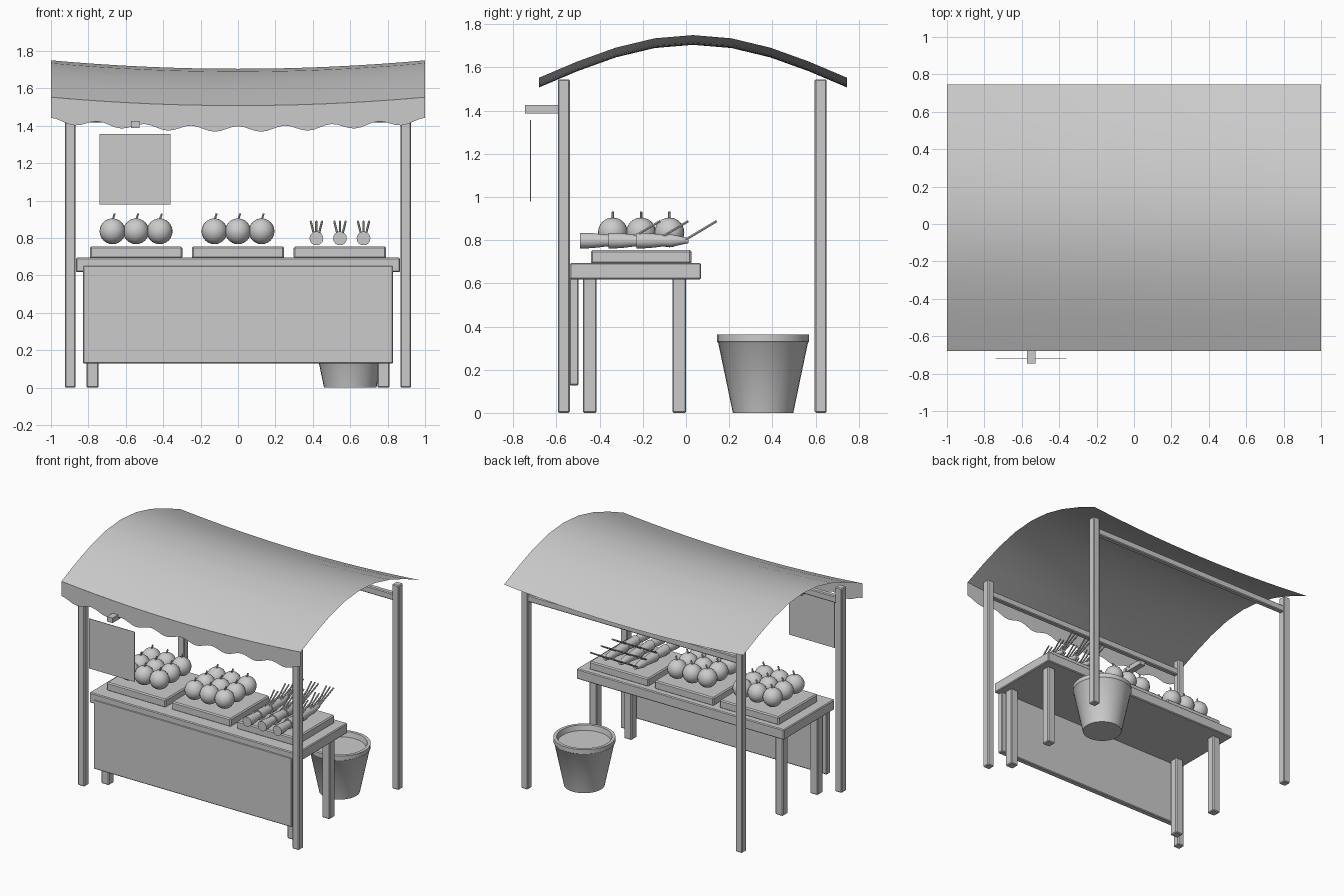
import bpy, bmesh, math
from mathutils import Vector, Matrix

cube = bpy.data.objects.get("Cube")
if cube:
    bpy.data.objects.remove(cube, do_unlink=True)

grey = bpy.data.materials.new("plain grey")
grey.use_nodes = True
COLOUR = (0.6, 0.6, 0.6, 1)
grey.diffuse_color = COLOUR
grey.node_tree.nodes["Principled BSDF"].inputs["Base Color"].default_value = COLOUR


def finish(name, bm, smooth=False):
    mesh = bpy.data.meshes.new(name)
    bm.to_mesh(mesh)
    bm.free()
    mesh.materials.append(grey)
    obj = bpy.data.objects.new(name, mesh)
    bpy.context.collection.objects.link(obj)
    if smooth:
        bpy.ops.object.select_all(action='DESELECT')
        obj.select_set(True)
        bpy.context.view_layer.objects.active = obj
        bpy.ops.object.shade_smooth_by_angle(angle=math.radians(40))
    return obj


def box(name, x, y, z, bevel=0.006):
    """Box from (low, high) ranges, with softened edges."""
    bm = bmesh.new()
    bmesh.ops.create_cube(bm, size=1)
    for v in bm.verts:
        v.co = [r[0] if c < 0 else r[1] for c, r in zip(v.co, (x, y, z))]
    if bevel:
        bmesh.ops.bevel(bm, geom=bm.edges[:], offset=bevel, segments=1, affect='EDGES')
    return finish(name, bm)


def sheet(name, nu, nv, point):
    """Single-sided grid surface from a function of u and v."""
    bm = bmesh.new()
    rows = [[bm.verts.new(point(i / nu, j / nv)) for i in range(nu + 1)] for j in range(nv + 1)]
    for a, b in zip(rows, rows[1:]):
        for i in range(nu):
            bm.faces.new((a[i], a[i + 1], b[i + 1], b[i]))
    return finish(name, bm, smooth=True)


def lathe(bm, profile, matrix, sides):
    """Spin a (radius, height) profile about z, then place it."""
    rings = []
    for r, h in profile:
        rings.append([bm.verts.new(matrix @ Vector((r * math.cos(a), r * math.sin(a), h)))
                      for a in (math.tau * k / sides for k in range(sides))])
    for a, b in zip(rings, rings[1:]):
        for k in range(sides):
            n = (k + 1) % sides
            bm.faces.new((a[k], a[n], b[n], b[k]))
    bm.faces.new(rings[0][::-1])
    bm.faces.new(rings[-1])


def rod(bm, start, end, radius, sides=6):
    d = Vector(end) - Vector(start)
    m = Matrix.Translation(start) @ d.to_track_quat('Z', 'Y').to_matrix().to_4x4()
    lathe(bm, [(radius, 0), (radius, d.length)], m, sides)


# Posts and the two roof beams
W = 0.028
for row, py in (("front", -0.566), ("back", 0.624)):
    for side, px in (("left", 0.897), ("right", -0.897)):
        box(f"{row}_{side}_post", (px - W, px + W), (py - W, py + W), (0, 1.545))
    box(f"{row}_beam", (-0.88, 0.88), (py - 0.02, py + 0.02), (1.418, 1.47))

# Sagging arched canopy and its scalloped valance
FRONT, BACK = -0.68, 0.745


def sag(x):
    return -0.045 * (1 - x * x)


def canopy(u, v):
    x = 2 * u - 1
    return x, FRONT + (BACK - FRONT) * v, 1.553 + 0.197 * math.sin(math.pi * v) + sag(x)


def valance(u, v):
    x = 2 * u - 1
    drop = 0.11 + 0.03 * math.sin(math.pi * x * 4) ** 2
    return x, FRONT, 1.553 + sag(x) - drop * (1 - v)


sheet("canopy", 16, 8, canopy)
sheet("valance", 64, 1, valance)

# Sign board and its bracket
box("sign_bracket", (-0.573, -0.527), (-0.745, -0.56), (1.388, 1.426), 0)
box("sign_board", (-0.74, -0.36), (-0.722, -0.718), (0.98, 1.357), 0)

# Table
box("table_top", (-0.867, 0.867), (-0.538, 0.07), (0.618, 0.695))
for row, ly in (("front", -0.446), ("back", -0.031)):
    for side, lx in (("left", 0.778), ("right", -0.778)):
        box(f"table_{row}_{side}_leg", (lx - 0.032, lx + 0.032), (ly - 0.032, ly + 0.032), (0, 0.625))
box("front_panel", (-0.829, 0.829), (-0.542, -0.497), (0.128, 0.653))

# Display trays
for label, tx in (("right", -0.545), ("middle", 0), ("left", 0.545)):
    box(f"{label}_tray", (tx - 0.247, tx + 0.247), (-0.44, 0.025), (0.69, 0.754), 0.008)

# Round fruit with tilted stems, three by three on two trays
for label, tx in (("right", -0.545), ("middle", 0)):
    fruit, stems = bmesh.new(), bmesh.new()
    for i in (-1, 0, 1):
        for j in (-1, 0, 1):
            c = Vector((tx + 0.126 * i, -0.208 + 0.131 * j, 0.836))
            bmesh.ops.create_uvsphere(fruit, u_segments=20, v_segments=12, radius=0.069,
                                      matrix=Matrix.Translation(c))
            rod(stems, c + Vector((0, 0, 0.06)), c + Vector((0.012, 0, 0.095)), 0.006)
    finish(f"{label}_fruit", fruit, True)
    finish(f"{label}_fruit_stems", stems)

# Root vegetables lying down, with three stalks each
roots, stalks = bmesh.new(), bmesh.new()
PROFILE = [(0.037, 0), (0.036, 0.055), (0.028, 0.12), (0.03, 0.16), (0.012, 0.24)]
for i in (-1, 0, 1):
    for j in (-1, 0, 1):
        c = Vector((0.545 + 0.126 * i, -0.36 + 0.131 * j, 0.798))
        lathe(roots, PROFILE, Matrix.Translation(c) @ Matrix.Rotation(-math.pi / 2, 4, 'X'), 14)
        for k in (-1, 0, 1):
            rod(stalks, c + Vector((0.008 * k, 0.22, 0)), c + Vector((0.03 * k, 0.37, 0.09)), 0.006)
finish("root_vegetables", roots, True)
finish("vegetable_stalks", stalks)

# Bucket with a straight rim and a recessed fill
bucket = bmesh.new()
lathe(bucket, [(0.14, 0), (0.208, 0.325), (0.213, 0.33), (0.213, 0.363), (0.19, 0.363), (0.182, 0.325)],
      Matrix.Translation((0.6, 0.357, 0)), 32)
finish("bucket", bucket, True)
